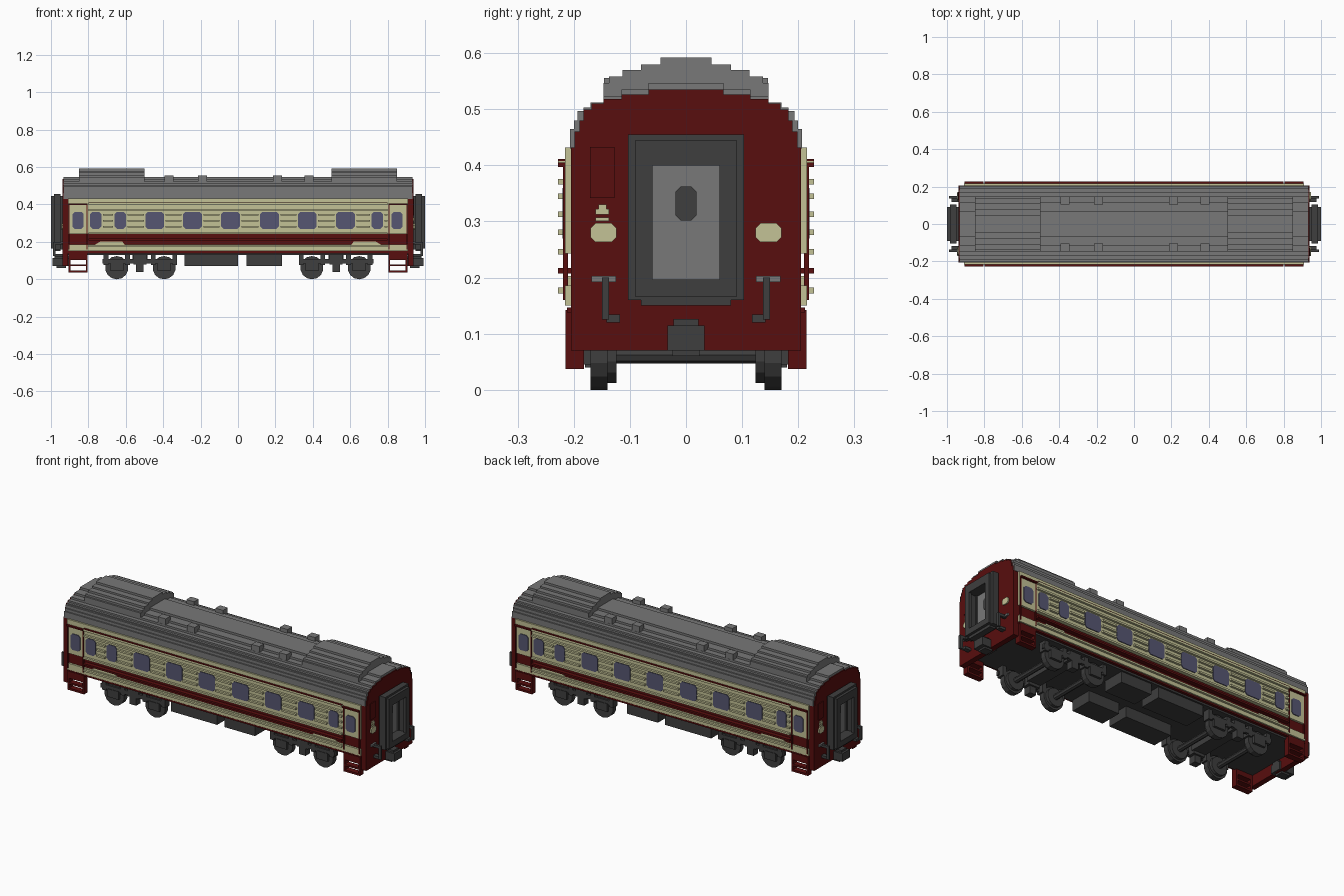
import bpy, bmesh, math
from mathutils import Matrix, Vector

if "Cube" in bpy.data.objects:
    bpy.data.objects.remove(bpy.data.objects["Cube"], do_unlink=True)


def material(name, rgb):
    m = bpy.data.materials.new(name)
    m.use_nodes = True
    lin = [((c / 255 + 0.055) / 1.055) ** 2.4 if c > 10 else c / 3295 for c in rgb]
    m.diffuse_color = (*lin, 1)
    m.node_tree.nodes["Principled BSDF"].inputs["Base Color"].default_value = (*lin, 1)
    return m


RED = material("dark red", (88, 14, 14))
CREAM = material("cream", (196, 194, 150))
GREY = material("roof grey", (120, 120, 120))
DARK = material("dark grey", (62, 62, 62))
GLASS = material("blue grey glass", (86, 86, 114))


def add_box(bm, x0, x1, y0, y1, z0, z1):
    mat = Matrix.Translation(((x0 + x1) / 2, (y0 + y1) / 2, (z0 + z1) / 2))
    bmesh.ops.create_cube(bm, size=1, matrix=mat @ Matrix.Diagonal((x1 - x0, y1 - y0, z1 - z0, 1)))


def add_prism(bm, pts, axis, a0, a1):
    """Extrude a flat outline along x (points are y, z) or y (points are x, z)."""
    place = (lambda p, a: (a, p[0], p[1])) if axis == "x" else (lambda p, a: (p[0], a, p[1]))
    face = bm.faces.new([bm.verts.new(place(p, a0)) for p in pts])
    new = bmesh.ops.extrude_face_region(bm, geom=[face])["geom"]
    shift = Vector((a1 - a0, 0, 0)) if axis == "x" else Vector((0, a1 - a0, 0))
    bmesh.ops.translate(bm, vec=shift, verts=[v for v in new if isinstance(v, bmesh.types.BMVert)])


def add_cylinder(bm, x, y, z, r, depth, sides=14):
    mat = Matrix.Translation((x, y, z)) @ Matrix.Rotation(math.pi / 2, 4, "X")
    bmesh.ops.create_cone(bm, cap_ends=True, segments=sides, radius1=r, radius2=r, depth=depth, matrix=mat)


def part(name, mat, boxes=(), prisms=(), cylinders=(), mirror_y=False, turned=False):
    """One object; optionally mirrored across y and repeated half a turn about z."""
    bm = bmesh.new()
    for b in boxes:
        add_box(bm, *b)
    for p in prisms:
        add_prism(bm, *p)
    for c in cylinders:
        add_cylinder(bm, *c)
    for wanted, scale in ((mirror_y, (1, -1, 1)), (turned, (-1, -1, 1))):
        if wanted:
            geom = bm.verts[:] + bm.edges[:] + bm.faces[:]
            copy = bmesh.ops.duplicate(bm, geom=geom)["geom"]
            bmesh.ops.scale(bm, vec=scale, verts=[v for v in copy if isinstance(v, bmesh.types.BMVert)])
    bmesh.ops.recalc_face_normals(bm, faces=bm.faces[:])
    me = bpy.data.meshes.new(name)
    bm.to_mesh(me)
    bm.free()
    me.materials.append(mat)
    ob = bpy.data.objects.new(name, me)
    bpy.context.collection.objects.link(ob)
    return ob


def stepped(steps, bottom):
    """Stepped arch outline from (half width, top height), widest first."""
    right, z = [], bottom
    for w, top in steps:
        right += [(w, z), (w, top)]
        z = top
    return right + [(-w, z) for w, z in reversed(right)]


def rounded(cx, cz, w, h, c=0.012):
    """Rectangle outline with cut corners."""
    w, h = w / 2, h / 2
    return [(cx + a, cz + b) for a, b in ((-w + c, -h), (w - c, -h), (w, -h + c), (w, h - c),
                                          (w - c, h), (-w + c, h), (-w, h - c), (-w, -h + c))]


# --- Body, roof and raised roof hoods ---
part("body_core", RED, [(-0.93, 0.93, -0.205, 0.205, 0.14, 0.432)])
part("underframe", DARK, [(-0.91, 0.91, -0.195, 0.195, 0.13, 0.141)])
ROOF = [(0.207, 0.465), (0.2, 0.48), (0.193, 0.497), (0.183, 0.503), (0.17, 0.512),
        (0.147, 0.523), (0.115, 0.535), (0.067, 0.547)]
part("roof", GREY, prisms=[(stepped(ROOF, 0.43), "x", -0.933, 0.933)])
HOOD = [(0.147, 0.547), (0.137, 0.558), (0.113, 0.57), (0.08, 0.58), (0.045, 0.592)]
part("roof_hoods", GREY, prisms=[(stepped(HOOD, 0.515), "x", 0.50, 0.85)], turned=True)
part("roof_vents", GREY, [(x - 0.024, x + 0.024, 0.105, 0.146, 0.515, 0.556)
                          for x in (-0.37, -0.19, 0.21, 0.38)], mirror_y=True)

# --- End walls ---
END = [(0.205, 0.432), (0.199, 0.46), (0.19, 0.48), (0.183, 0.5), (0.168, 0.51),
       (0.147, 0.518), (0.115, 0.526), (0.067, 0.535)]
part("end_walls", RED, prisms=[(stepped(END, 0.07), "x", 0.908, 0.938)], turned=True)
part("end_panels", RED, [(0.938, 0.942, -0.171, -0.127, 0.342, 0.433)], turned=True)
part("end_lamps", CREAM, prisms=[(rounded(s * 0.147, 0.28, 0.046, 0.034, 0.009), "x", 0.936, 0.945)
                                 for s in (-1, 1)], turned=True)
part("end_marker", CREAM, [(0.936, 0.944, -0.161, -0.137, 0.312, 0.322),
                           (0.936, 0.944, -0.156, -0.142, 0.322, 0.33),
                           (0.936, 0.944, -0.161, -0.137, 0.301, 0.307)], turned=True)

# --- Gangways with their doors ---
part("gangway_bellows", DARK, [(0.937, 0.952, -0.09, -0.062, 0.16, 0.445),
                               (0.937, 0.952, 0.062, 0.09, 0.16, 0.445),
                               (0.937, 0.952, -0.062, 0.062, 0.4, 0.445),
                               (0.937, 0.952, -0.062, 0.062, 0.16, 0.197)], turned=True)
part("gangway_frame", DARK, [(0.95, 0.985, -0.103, -0.07, 0.16, 0.455),
                             (0.95, 0.985, 0.07, 0.103, 0.16, 0.455),
                             (0.95, 0.985, -0.07, 0.07, 0.4, 0.455),
                             (0.95, 0.985, -0.08, 0.08, 0.15, 0.197),
                             (0.985, 1.0, -0.09, -0.06, 0.165, 0.445),
                             (0.985, 1.0, 0.06, 0.09, 0.165, 0.445),
                             (0.985, 1.0, -0.06, 0.06, 0.4, 0.445),
                             (0.985, 1.0, -0.06, 0.06, 0.165, 0.197)], turned=True)
part("end_doors", GREY, [(0.936, 0.943, -0.063, 0.063, 0.19, 0.405)], turned=True)
part("end_door_windows", DARK, prisms=[(rounded(0, 0.332, 0.038, 0.06, 0.009), "x", 0.94, 0.946)], turned=True)

# --- Couplers, brake hoses and grab handles ---
part("couplers", DARK, [(0.9, 0.992, -0.033, 0.033, 0.07, 0.115),
                        (0.9, 0.98, -0.022, 0.022, 0.115, 0.126),
                        (0.92, 0.97, -0.024, 0.024, 0.06, 0.07)], turned=True)
part("brake_hoses", DARK, [(0.935, 0.99, 0.137, 0.15, 0.185, 0.2),
                           (0.975, 0.99, 0.137, 0.15, 0.125, 0.185),
                           (0.935, 0.975, 0.118, 0.142, 0.12, 0.134)], mirror_y=True, turned=True)
part("hose_taps", GREY, [(0.936, 0.947, 0.125, 0.168, 0.192, 0.203)], mirror_y=True, turned=True)

# --- Side cladding: cream panels, ribs and red trim ---
part("cream_panels", CREAM, [(-0.91, 0.91, -0.216, -0.2, 0.243, 0.432),
                             (-0.91, 0.91, -0.216, -0.2, 0.15, 0.186)], turned=True)
part("cream_wedges", CREAM, prisms=[([(s * 0.765, 0.185), (s * 0.605, 0.185), (s * 0.62, 0.203),
                                      (s * 0.735, 0.203)], "y", -0.21, -0.2) for s in (-1, 1)], turned=True)
part("sill_strip", RED, [(-0.91, 0.91, -0.212, -0.2, 0.138, 0.147)], turned=True)

SMALL, BIG = 0.06, 0.1
WINDOWS = [(-0.855, SMALL), (-0.76, SMALL), (-0.63, SMALL), (-0.445, BIG), (-0.243, BIG), (-0.04, BIG),
           (0.168, BIG), (0.37, BIG), (0.575, BIG), (0.745, SMALL), (0.85, SMALL)]
part("side_windows", GLASS, prisms=[(rounded(x, 0.315, w, 0.09), "y", -0.22, -0.212)
                                    for x, w in WINDOWS], turned=True)

ribs = [(-0.8, 0.8, -0.228, -0.214, z, z + 0.01) for z in (0.398, 0.366, 0.241, 0.172)]
edges = [-0.8] + [e for x, w in WINDOWS[1:-1] for e in (x - w / 2 - 0.008, x + w / 2 + 0.008)] + [0.8]
for x0, x1 in zip(edges[::2], edges[1::2]):
    if x1 - x0 > 0.015:
        ribs += [(x0, x1, -0.228, -0.214, z, z + 0.01) for z in (0.34, 0.308, 0.276)]
part("cream_ribs", CREAM, ribs, turned=True)
part("red_ribs", RED, [(-0.8, 0.8, -0.228, -0.2, 0.207, 0.217),
                       (-0.8, 0.8, -0.228, -0.214, 0.408, 0.411)], turned=True)

# Side doors outlined in red, with entry steps below
doors, steps = [], []
for x0, x1 in ((-0.906, -0.804), (0.804, 0.906)):
    doors += [(x0, x0 + 0.006, -0.219, -0.21, 0.16, 0.4), (x1 - 0.006, x1, -0.219, -0.21, 0.16, 0.4),
              (x0, x1, -0.228, -0.21, 0.397, 0.405)]
    steps += [(x0, x0 + 0.01, -0.215, -0.182, 0.037, 0.142), (x1 - 0.01, x1, -0.215, -0.182, 0.037, 0.142)]
    steps += [(x0, x1, -0.215, -0.182, a, b) for a, b in ((0.037, 0.048), (0.07, 0.08), (0.103, 0.142))]
part("door_outlines", RED, doors, turned=True)
part("entry_steps", RED, steps, turned=True)

# --- Bogies: wheels, axles and side frames ---
AXLES = (0.395, 0.648)
part("wheels", DARK, cylinders=[(x, -0.155, 0.062, 0.062, 0.03) for x in AXLES]
     + [(x, -0.132, 0.062, 0.05, 0.016) for x in AXLES], mirror_y=True, turned=True)
part("axles", DARK, cylinders=[(x, 0, 0.062, 0.015, 0.3, 8) for x in AXLES], turned=True)
frames = [(0.325, 0.725, -0.18, -0.165, 0.085, 0.108), (0.49, 0.56, -0.18, -0.13, 0.08, 0.135),
          (0.505, 0.545, -0.18, -0.14, 0.04, 0.08)]
for x in AXLES:
    frames += [(x - 0.035, x + 0.035, -0.183, -0.165, 0.045, 0.09),
               (x - 0.07, x - 0.045, -0.18, -0.14, 0.075, 0.132),
               (x + 0.045, x + 0.07, -0.18, -0.14, 0.075, 0.132)]
part("bogie_frames", DARK, frames, mirror_y=True, turned=True)
part("bogie_bolsters", DARK, [(0.485, 0.565, -0.14, 0.14, 0.095, 0.132)], turned=True)

# --- Underfloor equipment boxes ---
part("underfloor_boxes", DARK, [(-0.285, 0.0, -0.185, -0.06, 0.07, 0.135),
                                (0.045, 0.235, -0.185, -0.06, 0.07, 0.135)], mirror_y=True)
